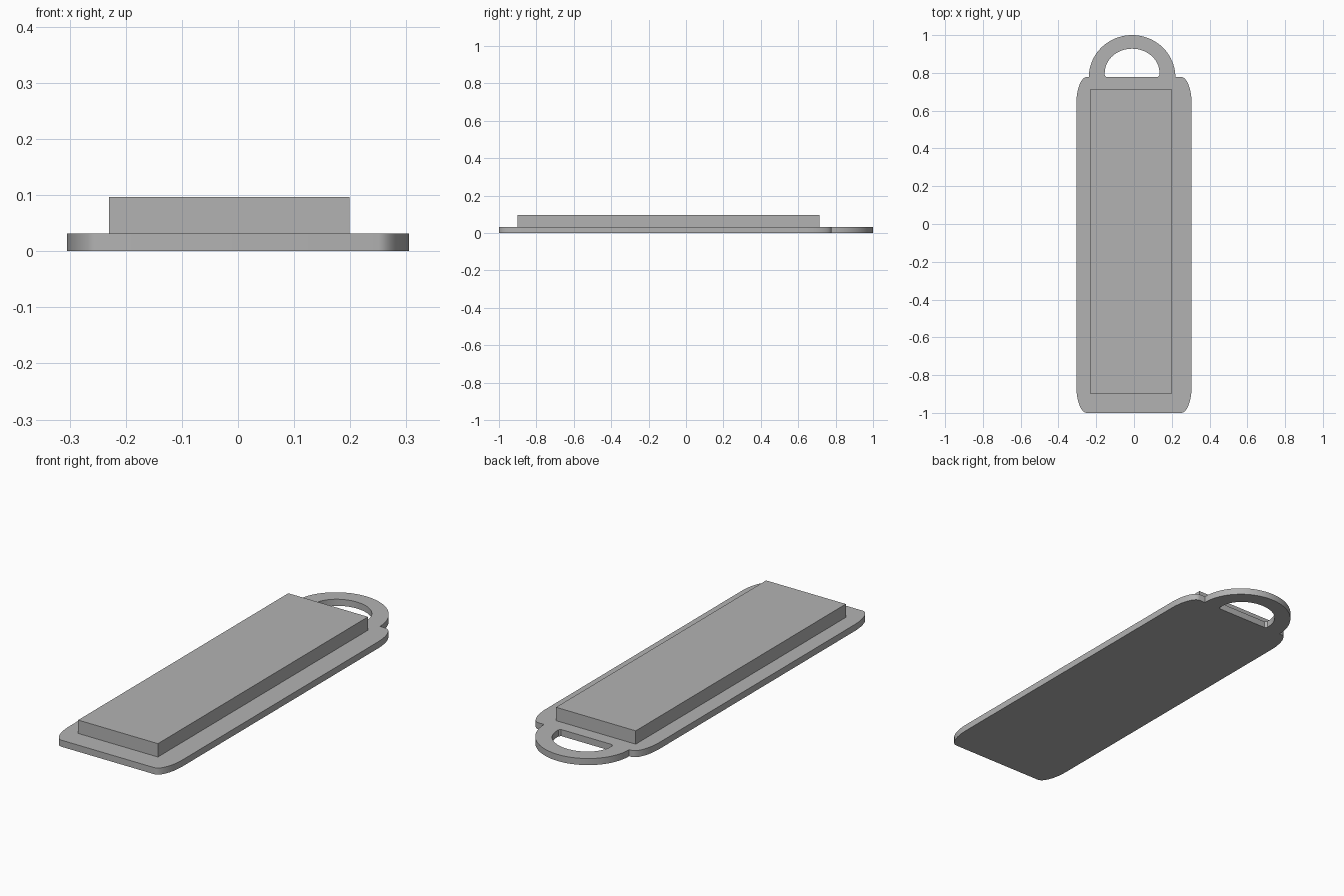
import bpy, bmesh
from math import sin, cos, pi, radians

cube = bpy.data.objects.get("Cube")
if cube:
    bpy.data.objects.remove(cube, do_unlink=True)

grey = bpy.data.materials.new("mid grey")
grey.use_nodes = True
colour = (0.45, 0.45, 0.45, 1)
grey.diffuse_color = colour
grey.node_tree.nodes["Principled BSDF"].inputs["Base Color"].default_value = colour

THICK = 0.032
BACK = 0.778  # back edge of the plate


def arc(cx, cy, rx, ry, start, end, steps):
    """Points along an elliptical arc, angles in degrees."""
    angles = [radians(start + (end - start) * i / steps) for i in range(steps + 1)]
    return [(cx + rx * cos(a), cy + ry * sin(a)) for a in angles]


def prism(name, outline, z0, z1):
    """Extrude a flat outline between two heights."""
    bm = bmesh.new()
    face = bm.faces.new([bm.verts.new((x, y, z0)) for x, y in outline])
    new = bmesh.ops.extrude_face_region(bm, geom=[face])["geom"]
    top = [v for v in new if isinstance(v, bmesh.types.BMVert)]
    bmesh.ops.translate(bm, verts=top, vec=(0, 0, z1 - z0))
    bmesh.ops.recalc_face_normals(bm, faces=bm.faces)
    mesh = bpy.data.meshes.new(name)
    bm.to_mesh(mesh)
    bm.free()
    mesh.materials.append(grey)
    obj = bpy.data.objects.new(name, mesh)
    bpy.context.collection.objects.link(obj)
    bpy.ops.object.select_all(action="DESELECT")
    obj.select_set(True)
    bpy.context.view_layer.objects.active = obj
    bpy.ops.object.shade_smooth_by_angle(angle=radians(30))
    return obj


# Base plate with elongated elliptical corners
rx, ry = 0.055, 0.14
ix, back, front = 0.305 - rx, BACK - ry, -1 + ry
corners = [(ix, back), (-ix, back), (-ix, front), (ix, front)]
plate = []
for i, (cx, cy) in enumerate(corners):
    plate += arc(cx, cy, rx, ry, 90 * i, 90 * i + 90, 12)
prism("base_plate", plate, 0, THICK)

# Half-round loop handle on the back edge
cx = -0.01
outer = arc(cx, BACK, 0.229, 1 - BACK, 0, 180, 40)
inner = arc(cx, BACK + 0.022, 0.145, 0.128, 180, 0, 40)
foot = [(cx - 0.137, BACK), (cx - 0.145, BACK + 0.01)]
foot_mirror = [(2 * cx - x, y) for x, y in reversed(foot)]
prism("loop_handle", outer + foot + inner + foot_mirror, 0, THICK)

# Raised rectangular block
prism("raised_block", [(-0.23, -0.9), (0.199, -0.9), (0.199, 0.715), (-0.23, 0.715)],
      THICK, 0.097)
